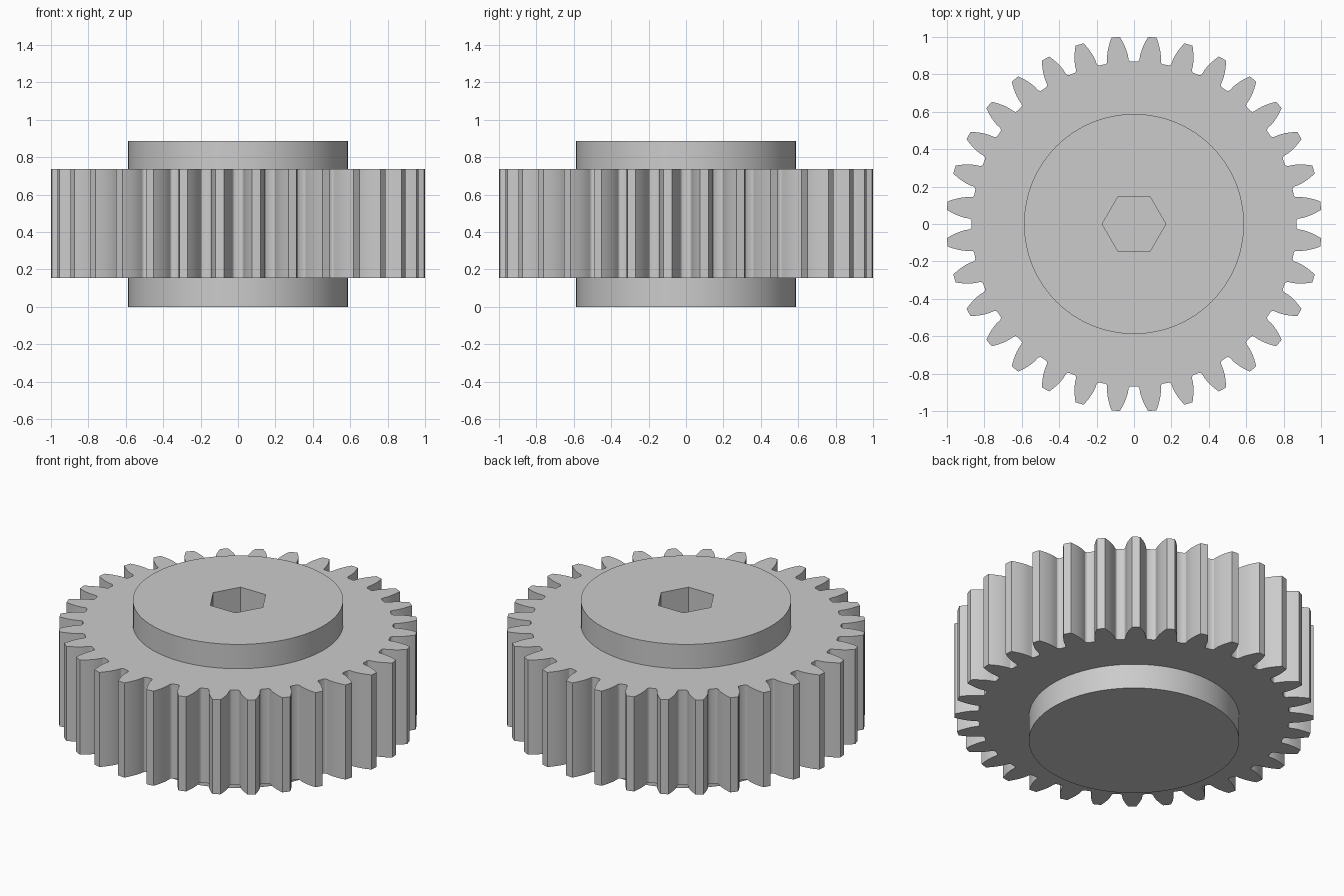
import bpy, bmesh
from math import pi, cos, sin, tan, acos, radians

cube = bpy.data.objects.get("Cube")
if cube:
    bpy.data.objects.remove(cube, do_unlink=True)

steel = bpy.data.materials.new("light_grey")
steel.use_nodes = True
grey = (0.6, 0.6, 0.6, 1)
steel.diffuse_color = grey
steel.node_tree.nodes["Principled BSDF"].inputs["Base Color"].default_value = grey

TEETH = 32
TIP_R, PITCH_R, ROOT_R = 1.003, 0.945, 0.868
BASE_R = PITCH_R * cos(radians(20))


def prism(name, outline, z0, z1):
    """Extrude a closed outline of (radius, angle) points from z0 to z1."""
    bm = bmesh.new()
    face = bm.faces.new([bm.verts.new((r * cos(a), r * sin(a), z0)) for r, a in outline])
    top = bmesh.ops.extrude_face_region(bm, geom=[face])["geom"]
    verts = [v for v in top if isinstance(v, bmesh.types.BMVert)]
    bmesh.ops.translate(bm, vec=(0, 0, z1 - z0), verts=verts)
    bmesh.ops.recalc_face_normals(bm, faces=bm.faces)
    mesh = bpy.data.meshes.new(name)
    bm.to_mesh(mesh)
    bm.free()
    mesh.materials.append(steel)
    obj = bpy.data.objects.new(name, mesh)
    bpy.context.collection.objects.link(obj)
    return obj


def circle(radius, sides):
    return [(radius, 2 * pi * i / sides) for i in range(sides)]


def involute(r):
    a = acos(min(1, BASE_R / r))
    return tan(a) - a


# Half tooth, as radius and angle from the tooth centre: root fillet, then flank
base_half = pi / (2 * TEETH) + involute(PITCH_R)
flank = [(ROOT_R, base_half + 0.016), (ROOT_R + 0.003, base_half + 0.008),
         (ROOT_R + 0.01, base_half + 0.002)]
for i in range(7):
    r = BASE_R + (TIP_R - BASE_R) * i / 6
    flank.append((r, base_half - involute(r)))

# Mirror the half tooth and repeat it around the wheel
gear_outline = []
for k in range(TEETH):
    centre = 2 * pi * (k + 0.5) / TEETH
    gear_outline += [(r, centre - a) for r, a in flank]
    gear_outline.append((TIP_R, centre))
    gear_outline += [(r, centre + a) for r, a in reversed(flank)]

toothed_wheel = prism("toothed_wheel", gear_outline, 0.153, 0.737)
hub = prism("hub", circle(0.588, 128), 0, 0.887)

# Blind hexagonal socket, open at the top
socket_cutter = prism("socket_cutter", circle(0.17, 6), 0.148, 1)
socket_cutter.hide_render = True

for part in (toothed_wheel, hub):
    cut = part.modifiers.new("hex_socket", 'BOOLEAN')
    cut.operation = 'DIFFERENCE'
    cut.solver = 'EXACT'
    cut.object = socket_cutter
    bpy.ops.object.select_all(action='DESELECT')
    part.select_set(True)
    bpy.context.view_layer.objects.active = part
    bpy.ops.object.modifier_apply(modifier=cut.name)
    bpy.ops.object.shade_smooth_by_angle(angle=radians(25))

bpy.data.objects.remove(socket_cutter, do_unlink=True)
